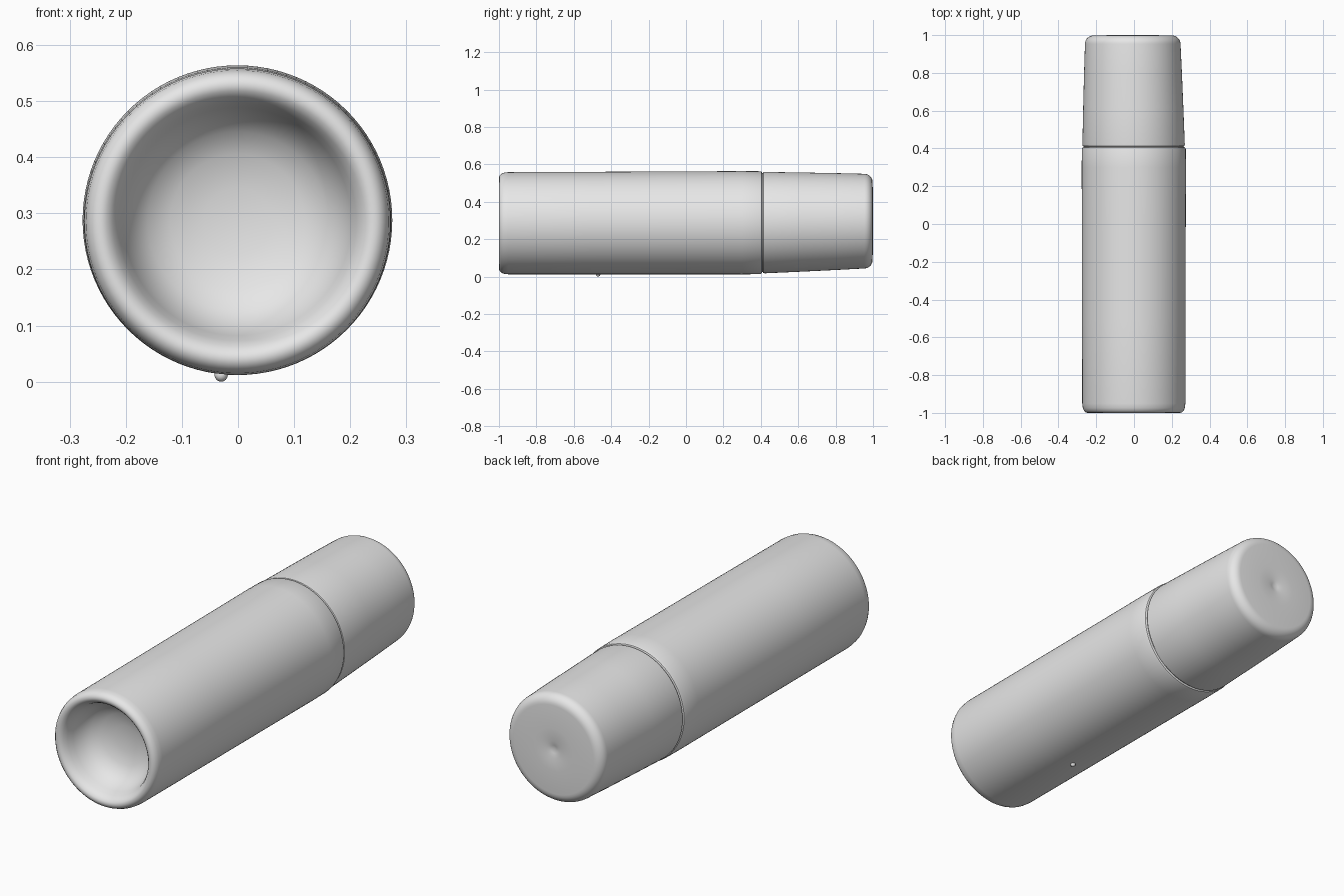
import bpy, bmesh, math
from mathutils import Vector

if "Cube" in bpy.data.objects:
    bpy.data.objects.remove(bpy.data.objects["Cube"])

SIDES = 96

grey = bpy.data.materials.new("plain grey")
grey.use_nodes = True
grey.diffuse_color = (0.8, 0.8, 0.8, 1)
grey.node_tree.nodes["Principled BSDF"].inputs["Base Color"].default_value = (0.8, 0.8, 0.8, 1)


def finish(name, bm):
    """Turn a bmesh into a smooth-shaded object."""
    bmesh.ops.recalc_face_normals(bm, faces=bm.faces)
    mesh = bpy.data.meshes.new(name)
    bm.to_mesh(mesh)
    bm.free()
    mesh.materials.append(grey)
    obj = bpy.data.objects.new(name, mesh)
    bpy.context.collection.objects.link(obj)
    bpy.ops.object.select_all(action='DESELECT')
    obj.select_set(True)
    bpy.context.view_layer.objects.active = obj
    bpy.ops.object.shade_smooth_by_angle(angle=math.radians(40))
    return obj


def lathe(name, profile, start, end):
    """Spin (radius, y) points around an axis running from start to end (x, y, z)."""
    a, b = Vector(start), Vector(end)
    bm = bmesh.new()
    rings = []
    for r, y in profile:
        c = a.lerp(b, (y - a.y) / (b.y - a.y))
        if r == 0:
            rings.append([bm.verts.new((c.x, y, c.z))])
            continue
        angles = [2 * math.pi * i / SIDES for i in range(SIDES)]
        rings.append([bm.verts.new((c.x + r * math.cos(t), y, c.z + r * math.sin(t)))
                      for t in angles])
    for p, q in zip(rings, rings[1:]):
        for i in range(SIDES):
            j = (i + 1) % SIDES
            corners = [p[i % len(p)], p[j % len(p)], q[j % len(q)], q[i % len(q)]]
            bm.faces.new(list(dict.fromkeys(corners)))
    return finish(name, bm)


# Body: bowl-shaped recess in the front, rolled rim, long straight wall
body_profile = [
    (0, -0.83), (0.06, -0.833), (0.12, -0.846), (0.16, -0.868), (0.187, -0.9),
    (0.203, -0.94), (0.212, -0.968), (0.222, -0.986), (0.233, -0.997), (0.244, -1.0),
    (0.255, -0.997), (0.264, -0.988), (0.27, -0.974), (0.273, -0.95),
    (0.274, -0.5), (0.275, 0.0), (0.276, 0.3), (0.275, 0.396),
    (0.272, 0.404), (0.266, 0.407), (0, 0.407),
]
lathe("body", body_profile, (-0.001, -1, 0.285), (-0.001, 0.41, 0.288))

# Cap: gently tapering, narrow groove at the seam, rounded end with a small dimple
fillet = [(0.208 + 0.045 * math.cos(t), 0.953 + 0.045 * math.sin(t))
          for t in (math.pi / 2 * i / 7 for i in range(8))]
cap_profile = [(0, 0.4), (0.264, 0.4), (0.265, 0.411), (0.27, 0.414), (0.271, 0.422),
               (0.265, 0.62), (0.259, 0.8)] + fillet + [
    (0.1, 1.0), (0.04, 0.999), (0.018, 0.994), (0, 0.99)]
lathe("cap", cap_profile, (-0.002, 0.4, 0.288), (-0.007, 1, 0.297))

# Tiny moulding nub under the body
bm = bmesh.new()
bmesh.ops.create_uvsphere(bm, u_segments=12, v_segments=8, radius=0.012)
for v in bm.verts:
    v.co += Vector((-0.03, -0.47, 0.012))
finish("moulding_nub", bm)
